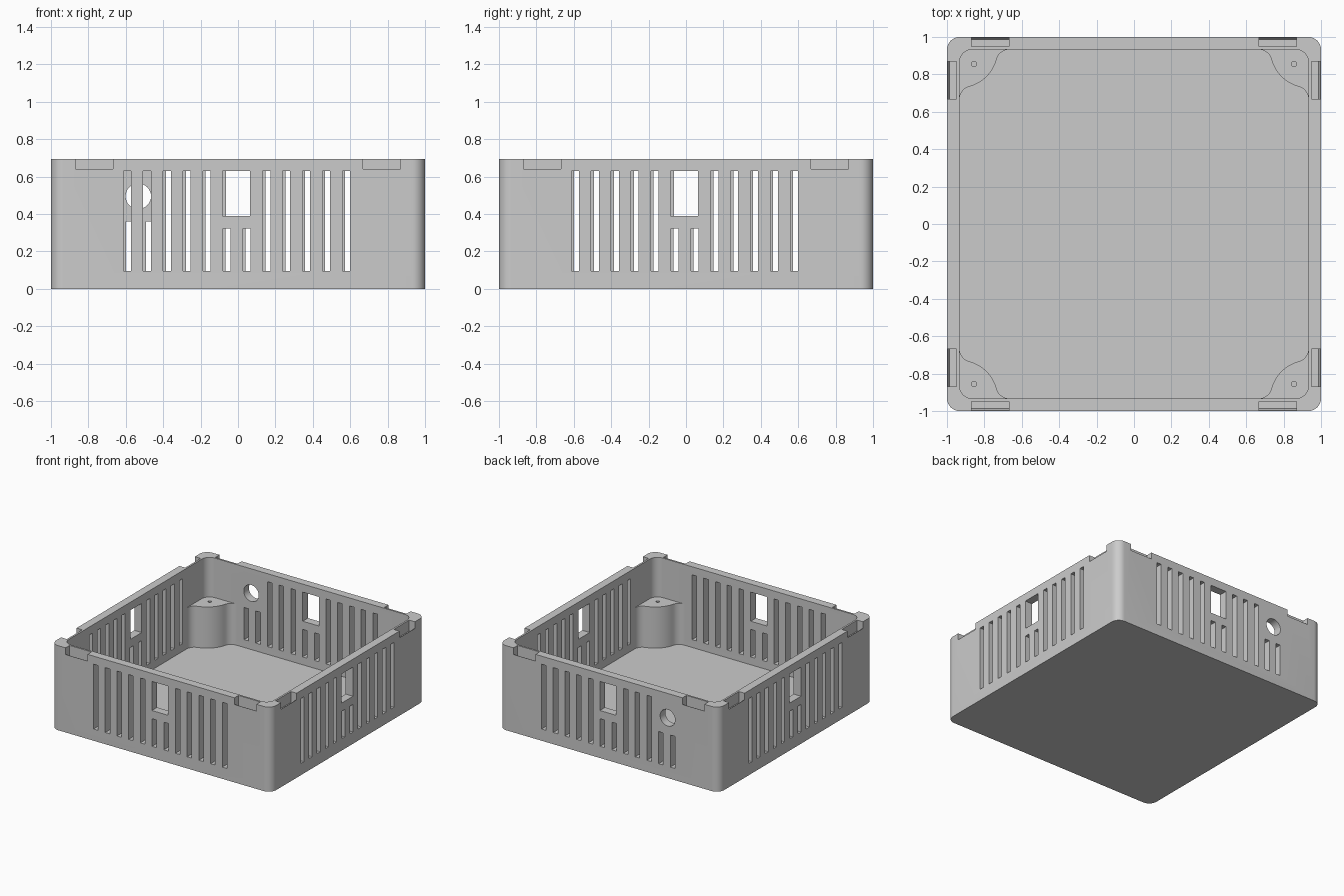
import bpy, bmesh, math
from mathutils import Matrix

if "Cube" in bpy.data.objects:
    bpy.data.objects.remove(bpy.data.objects["Cube"], do_unlink=True)

HEIGHT, WALL, FLOOR, RADIUS = 0.695, 0.067, 0.032, 0.068
INNER = 1 - WALL

grey = bpy.data.materials.new("grey plastic")
grey.use_nodes = True
colour = (0.6, 0.6, 0.6, 1)
grey.diffuse_color = colour
grey.node_tree.nodes["Principled BSDF"].inputs["Base Color"].default_value = colour


def arc(cx, cy, r, start, end, steps=10):
    angles = [math.radians(start + (end - start) * i / steps) for i in range(steps + 1)]
    return [(cx + r * math.cos(a), cy + r * math.sin(a)) for a in angles]


def rounded_square(half, r):
    c = half - r
    return [p for i, (sx, sy) in enumerate([(1, 1), (-1, 1), (-1, -1), (1, -1)])
            for p in arc(sx * c, sy * c, r, 90 * i, 90 * i + 90)]


def extrude(bm, profile, z0, z1, matrix=Matrix()):
    """Add a closed prism over a flat profile."""
    face = bm.faces.new([bm.verts.new((x, y, z0)) for x, y in profile])
    new = bmesh.ops.extrude_face_region(bm, geom=[face])["geom"]
    top = [v for v in new if isinstance(v, bmesh.types.BMVert)]
    bmesh.ops.translate(bm, verts=top, vec=(0, 0, z1 - z0))
    verts = list(face.verts) + top
    bmesh.ops.transform(bm, matrix=matrix, verts=verts, space=Matrix())


def box(bm, x0, x1, y0, y1, z0, z1, matrix):
    extrude(bm, [(x0, y0), (x1, y0), (x1, y1), (x0, y1)], z0, z1, matrix)


def finish(bm, name):
    bmesh.ops.recalc_face_normals(bm, faces=bm.faces)
    mesh = bpy.data.meshes.new(name)
    bm.to_mesh(mesh)
    bm.free()
    mesh.materials.append(grey)
    obj = bpy.data.objects.new(name, mesh)
    bpy.context.collection.objects.link(obj)
    return obj


def activate(obj):
    bpy.ops.object.select_all(action="DESELECT")
    obj.select_set(True)
    bpy.context.view_layer.objects.active = obj


def cut(obj, cutter):
    cutter.hide_render = True
    mod = obj.modifiers.new("cut", "BOOLEAN")
    mod.operation, mod.solver, mod.object = "DIFFERENCE", "EXACT", cutter
    activate(obj)
    bpy.ops.object.modifier_apply(modifier=mod.name)
    bpy.data.objects.remove(cutter, do_unlink=True)


# Outer shell with its hollow
bm = bmesh.new()
extrude(bm, rounded_square(1, RADIUS), 0, HEIGHT)
case = finish(bm, "case")
bm = bmesh.new()
extrude(bm, rounded_square(INNER, RADIUS), FLOOR, HEIGHT + 0.1)
cut(case, finish(bm, "hollow_cutter"))

# Vent slots, port window and grooved rim notches, turned onto each wall
bm = bmesh.new()
Y0, Y1, SLOT_TOP = -1.05, -0.9, 0.629
along_x = Matrix(((0, 0, 1, 0), (1, 0, 0, 0), (0, 1, 0, 0), (0, 0, 0, 1)))
over = HEIGHT + 0.05
notch = [(Y0, over), (Y0, 0.64), (-0.997, 0.64), (-0.986, 0.605), (-0.948, 0.605), (-0.948, over)]
for side in range(4):
    turn = Matrix.Rotation(side * math.pi / 2, 4, "Z")
    for i in range(12):
        x = -0.613 + 0.1064 * i
        top = SLOT_TOP
        if i in (5, 6):
            top = 0.323
        elif side == 2 and i > 9:
            top = 0.36
        box(bm, x, x + 0.041, Y0, Y1, 0.096, top, turn)
    box(bm, -0.082, 0.065, Y0, Y1, 0.39, SLOT_TOP, turn)
    for x in (-0.868, 0.668):
        extrude(bm, notch, x, x + 0.2, turn @ along_x)

# Round cable hole in the back wall
hole_place = Matrix.Translation((-0.533, 0, 0.495)) @ Matrix.Rotation(-math.pi / 2, 4, "X")
extrude(bm, arc(0, 0, 0.068, 0, 348.75, 31), -Y1, -Y0, hole_place)
cut(case, finish(bm, "opening_cutter"))

# Corner screw posts: a quarter round in each corner, flared into the walls
POST, FLARE, SCREW = 0.205, 0.071, 0.855
reach = math.sqrt((POST + FLARE) ** 2 - FLARE ** 2)
near, far = INNER - FLARE, INNER - reach
tilt = math.degrees(math.atan2(FLARE, reach))
back = INNER + 0.012
profile = [(back, far), (INNER, far)]
profile += arc(near, far, FLARE, 0, 90 - tilt, 8)[1:]
profile += arc(INNER, INNER, POST, 270 - tilt, 180 + tilt, 12)[1:-1]
profile += arc(far, near, FLARE, tilt, 90, 8)
profile += [(far, back), (back - 0.02, back), (back, back - 0.02)]
for i, name in enumerate(["back_left", "back_right", "front_right", "front_left"]):
    turn = Matrix.Rotation(i * math.pi / 2, 4, "Z")
    bm = bmesh.new()
    extrude(bm, profile, FLOOR - 0.015, 0.37, turn)
    post = finish(bm, name + "_post")
    bm = bmesh.new()
    extrude(bm, arc(SCREW, SCREW, 0.014, 0, 337.5, 15), 0.12, 0.45, turn)
    cut(post, finish(bm, "screw_cutter"))
    activate(post)
    bpy.ops.object.shade_smooth_by_angle(angle=math.radians(30))

activate(case)
bpy.ops.object.shade_smooth_by_angle(angle=math.radians(30))
